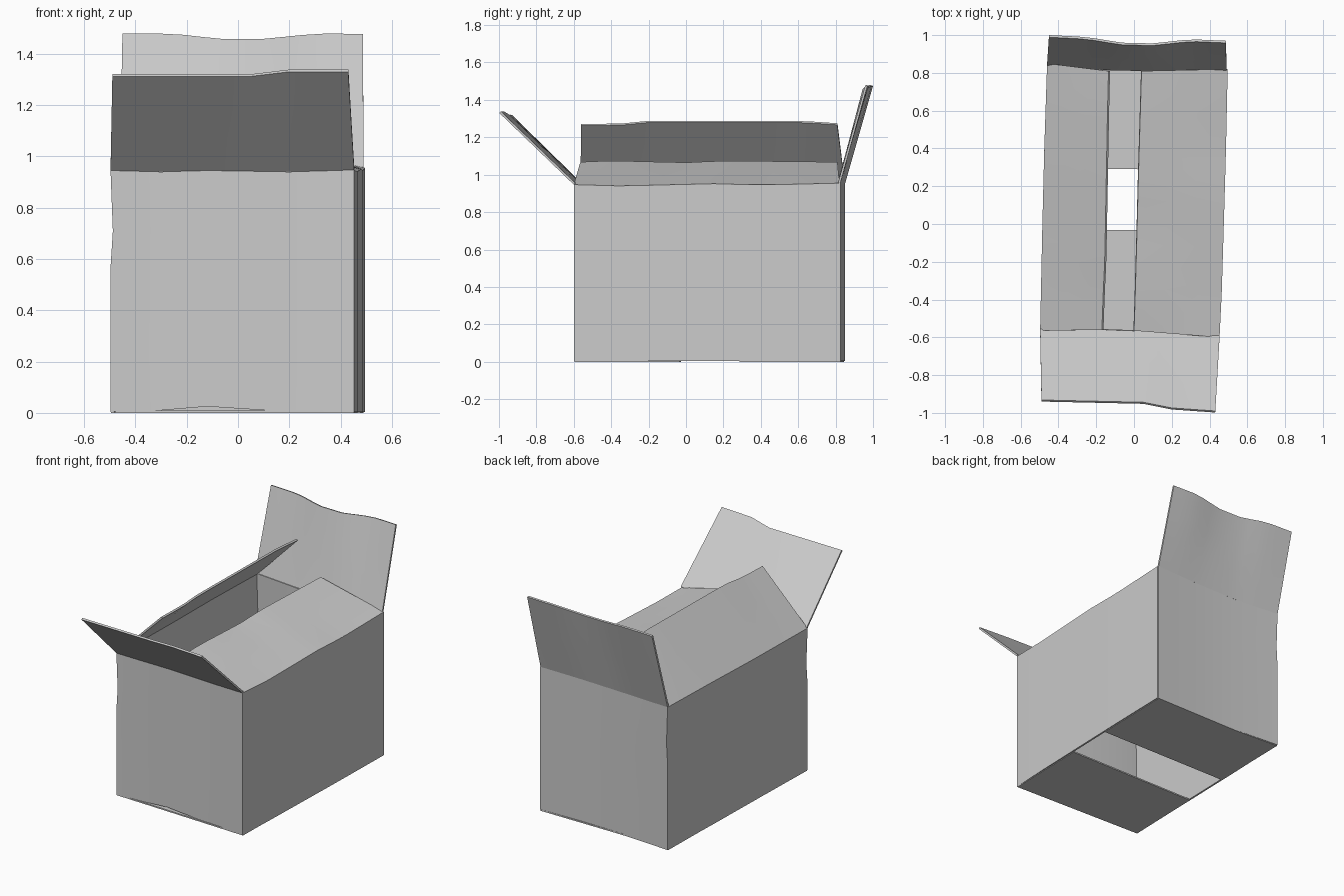
import bpy
from mathutils import Vector

if "Cube" in bpy.data.objects:
    bpy.data.objects.remove(bpy.data.objects["Cube"])

THICK = 0.012


def sample(points, n):
    """Resample a polyline into n evenly spaced points."""
    pts = [Vector(p) for p in points]
    lens = [(b - a).length for a, b in zip(pts, pts[1:])]
    out = []
    for i in range(n):
        d = sum(lens) * i / (n - 1)
        k = 0
        while k < len(lens) - 1 and d > lens[k]:
            d -= lens[k]
            k += 1
        out.append(pts[k].lerp(pts[k + 1], min(d / lens[k], 1)))
    return out


def sheet(name, rows, thick=THICK):
    """Cardboard sheet through rows of points, thickened behind its normal."""
    n = len(rows[0])
    verts = [p for row in rows for p in row]
    faces = [(r * n + i, r * n + i + 1, (r + 1) * n + i + 1, (r + 1) * n + i)
             for r in range(len(rows) - 1) for i in range(n - 1)]
    mesh = bpy.data.meshes.new(name)
    mesh.from_pydata(verts, [], faces)
    ob = bpy.data.objects.new(name, mesh)
    bpy.context.collection.objects.link(ob)
    mod = ob.modifiers.new("thickness", 'SOLIDIFY')
    mod.thickness = thick
    mod.offset = -1
    mod.use_even_offset = True
    bpy.ops.object.select_all(action='DESELECT')
    bpy.context.view_layer.objects.active = ob
    ob.select_set(True)
    bpy.ops.object.modifier_apply(modifier=mod.name)
    bpy.ops.object.shade_smooth_by_angle(angle=0.5)
    return ob


def flap(name, hinge, edge, thick=THICK):
    a, b = sample(hinge, 13), sample(edge, 13)
    sheet(name, [[p.lerp(q, t / 3) for p, q in zip(a, b)] for t in range(4)], thick)


# Top edges of the walls, anticlockwise from the back right corner
back = [(0.49, 0.825, 0.955), (0.2, 0.82, 0.95), (-0.13, 0.825, 0.945), (-0.46, 0.85, 0.95)]
left = [(-0.46, 0.85, 0.95), (-0.475, 0.4, 0.95), (-0.485, 0, 0.945), (-0.497, -0.565, 0.945)]
front = [(-0.497, -0.565, 0.945), (-0.3, -0.56, 0.94), (-0.12, -0.57, 0.945),
         (0.2, -0.58, 0.94), (0.453, -0.6, 0.947)]
right = [(0.453, -0.6, 0.947), (0.465, -0.35, 0.94), (0.48, 0.15, 0.952),
         (0.487, 0.4, 0.945), (0.496, 0.82, 0.955)]

# Four walls as one folded sheet, with a lifted lower front edge and dented corners
ring = back + left[1:] + front[1:] + right[1:]
foot = {7: 0.01, 8: 0.025}
dent = {3: 0.008, 6: 0.009}
rows = []
for level in (0, 0.3, 0.6, 0.75, 1):
    row = []
    for i, (x, y, z) in enumerate(ring):
        low = foot.get(i - 0, 0.004) if level == 0 else 0
        if level == 0.75:
            x += dent.get(i, 0)
        row.append((x, y, low if level == 0 else z * level))
    rows.append(row)
sheet("box_walls", rows)

# Open top flaps
flap("front_top_flap", front,
     [(-0.49, -0.94, 1.312), (0.05, -0.952, 1.312), (0.2, -0.982, 1.33), (0.43, -0.998, 1.33)])
flap("back_top_flap", back,
     [(0.487, 0.97, 1.475), (0.3, 0.978, 1.475), (0.1, 0.956, 1.455),
      (-0.07, 0.96, 1.455), (-0.25, 0.99, 1.475), (-0.45, 1.0, 1.475)])
flap("left_top_flap", left,
     [(-0.135, 0.81, 1.275), (-0.14, 0.62, 1.288), (-0.155, -0.2, 1.288),
      (-0.163, -0.36, 1.272), (-0.17, -0.56, 1.272)])
flap("right_top_flap", right,
     [(0.0, -0.565, 1.068), (0.006, -0.4, 1.075), (0.017, 0, 1.065),
      (0.022, 0.2, 1.075), (0.04, 0.81, 1.068)])

# Bottom flaps folded in, leaving a gap in the middle
flap("front_bottom_flap", [(-0.495, -0.56, 0.009), (0.453, -0.595, 0.009)],
     [(-0.48, -0.028, 0.009), (0.465, -0.035, 0.009)], 0.009)
flap("back_bottom_flap", [(0.49, 0.825, 0.009), (-0.13, 0.825, 0.009), (-0.46, 0.845, 0.009)],
     [(0.478, 0.285, 0.009), (-0.47, 0.295, 0.009)], 0.009)
